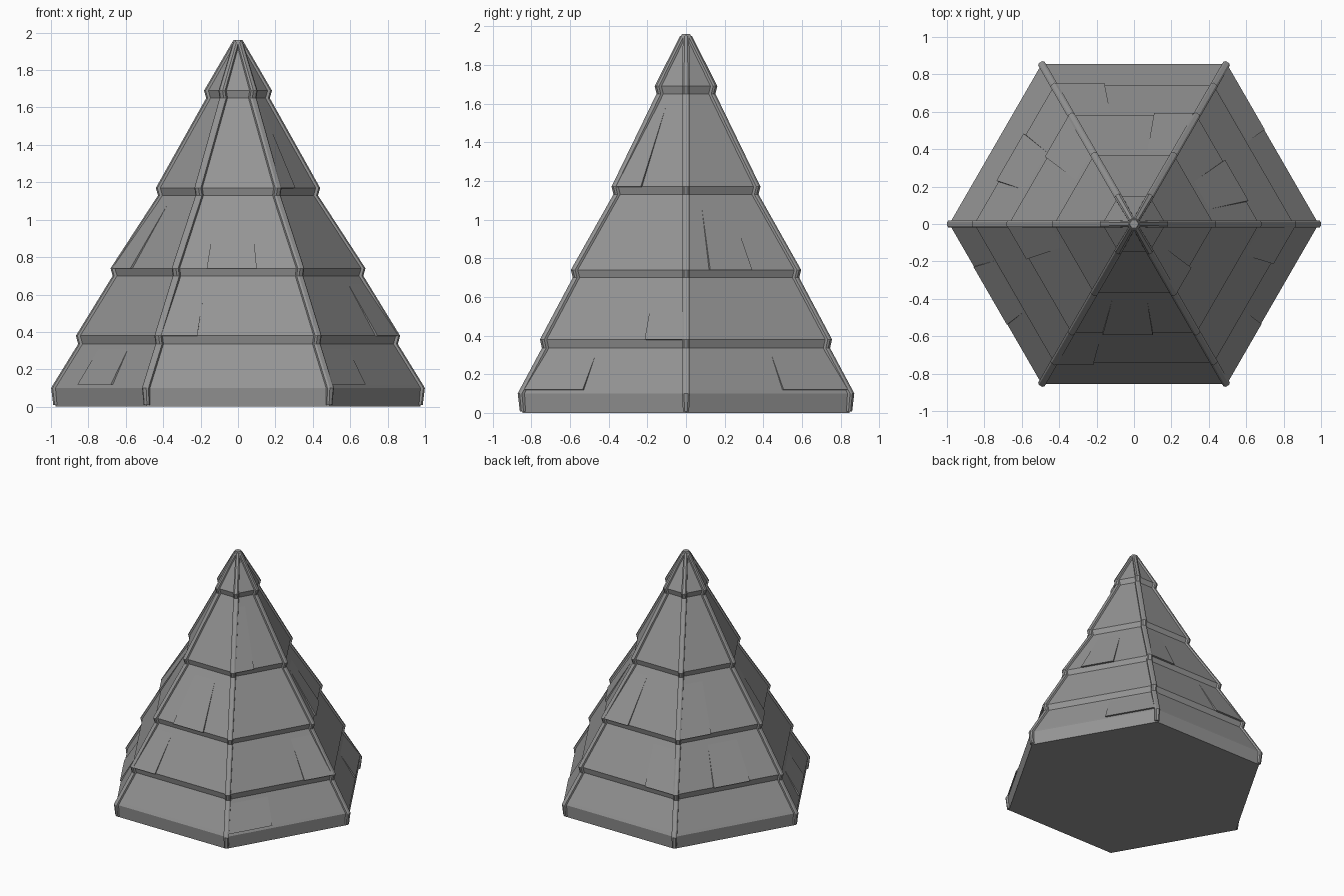
import bpy, bmesh
from math import cos, sin, radians, sqrt

cube = bpy.data.objects.get("Cube")
if cube:
    bpy.data.objects.remove(cube)

slate = bpy.data.materials.new("slate_grey")
slate.use_nodes = True
colour = (0.3, 0.3, 0.3, 1)
slate.diffuse_color = colour
slate.node_tree.nodes["Principled BSDF"].inputs["Base Color"].default_value = colour

# Roof outline as (face distance, height), from the eaves to the peak
OUTLINE = [(.845, 0), (.855, .1), (.845, .12), (.73, .335), (.74, .38),
           (.57, .7), (.58, .74), (.36, 1.13), (.37, 1.17),
           (.137, 1.65), (.147, 1.69), (.016, 1.95)]
ROOT3 = sqrt(3)


def make_object(name, bm):
    bmesh.ops.recalc_face_normals(bm, faces=bm.faces)
    mesh = bpy.data.meshes.new(name)
    bm.to_mesh(mesh)
    bm.free()
    mesh.materials.append(slate)
    obj = bpy.data.objects.new(name, mesh)
    bpy.context.collection.objects.link(obj)


def loft(name, sections):
    """Skin a row of equal cross-sections and close both ends."""
    bm = bmesh.new()
    rings = [[bm.verts.new(p) for p in s] for s in sections]
    n = len(rings[0])
    for low, high in zip(rings, rings[1:]):
        for i in range(n):
            j = (i + 1) % n
            bm.faces.new((low[i], low[j], high[j], high[i]))
    bm.faces.new(rings[0][::-1])
    bm.faces.new(rings[-1])
    make_object(name, bm)


def place(angle, out, side, z):
    a = radians(angle)
    return (out * cos(a) - side * sin(a), out * sin(a) + side * cos(a), z)


# Tiered six-sided roof
loft("roof_body", [[place(60 * i, d * 2 / ROOT3, 0, z) for i in range(6)]
                   for d, z in OUTLINE])

# Ribs along the six corners
for i in range(6):
    sections = []
    for k, (d, z) in enumerate(OUTLINE):
        r = d * 2 / ROOT3
        w = .016 if k in (0, len(OUTLINE) - 1) else .02
        sections.append([place(60 * i, r + out, side, max(z, .008))
                         for out, side in ((-.016, -w), (.004, -w), (.012, -w / 2),
                                           (.012, w / 2), (.004, w), (-.016, w))])
    loft(f"corner_rib_{i + 1}", sections)

# Small cap on the peak
loft("peak_cap", [[place(60 * i, r, 0, z) for i in range(6)]
                  for r, z in ((.034, 1.94), (.024, 1.96))])

# Raised shingles: face angle, tier, and side limits as a share of the half width
SHINGLES = [
    (-90, 1, -.98, -.51), (-90, 2, -.5, .3),
    (-30, 0, -.98, -.25), (-30, 1, .44, .98), (-30, 3, -.98, -.23),
    (30, 0, .18, .98), (30, 2, -.59, .16),
    (90, 1, .37, .98), (90, 2, -.95, -.32),
    (150, 1, -.29, .39), (150, 2, -.98, -.22),
    (210, 0, -.47, .26), (210, 2, -.98, -.37),
]
for n, (angle, tier, left, right) in enumerate(SHINGLES):
    (d0, z0), (d1, z1) = OUTLINE[2 + 2 * tier:4 + 2 * tier]
    sections = []
    for d, z, lift in ((d0, z0, .013), (d1, z1, -.002)):
        h = d / ROOT3
        sections.append([place(angle, d + out, s * h, z + up)
                         for out, up, s in ((-.015, -.004, left), (-.015, -.004, right),
                                            (lift, 0, right), (lift, 0, left))])
    loft(f"shingle_{n + 1}", sections)
